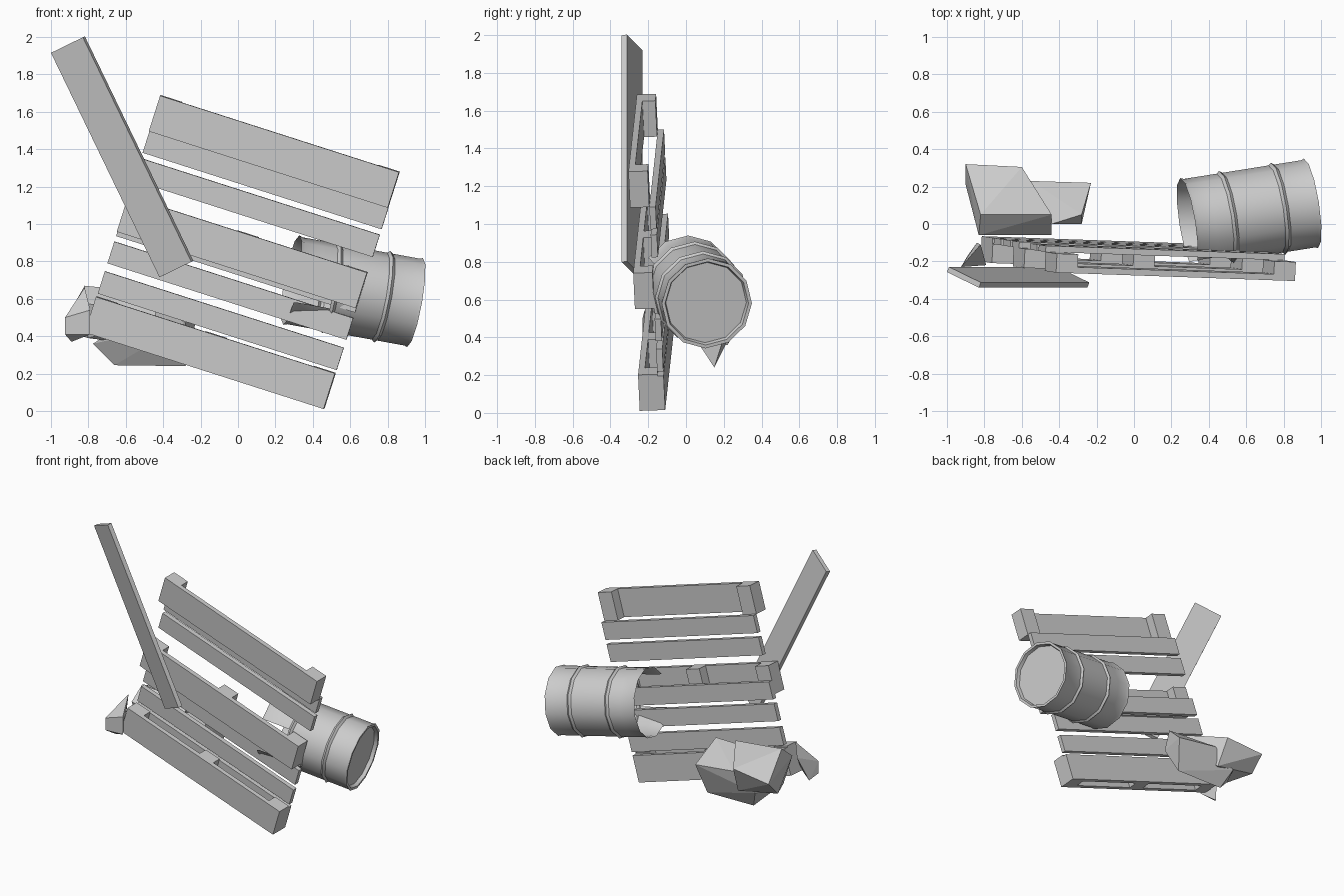
import bpy, bmesh, math
from mathutils import Vector, Matrix

if "Cube" in bpy.data.objects:
    bpy.data.objects.remove(bpy.data.objects["Cube"])


def finish(bm, name):
    bmesh.ops.recalc_face_normals(bm, faces=bm.faces)
    me = bpy.data.meshes.new(name)
    bm.to_mesh(me)
    bm.free()
    ob = bpy.data.objects.new(name, me)
    bpy.context.collection.objects.link(ob)
    return ob


def box(name, origin, axes, lo, hi):
    """Box spanning lo..hi along three given axes."""
    bm = bmesh.new()
    bmesh.ops.create_cube(bm, size=1)
    for v in bm.verts:
        p = [lo[i] + (v.co[i] + 0.5) * (hi[i] - lo[i]) for i in range(3)]
        v.co = origin + sum((axes[i] * p[i] for i in range(3)), Vector())
    return finish(bm, name)


def chunk(name, pts):
    """Angular rubble as a convex hull."""
    bm = bmesh.new()
    for p in pts:
        bm.verts.new(p)
    r = bmesh.ops.convex_hull(bm, input=bm.verts)
    junk = {g for g in r["geom_interior"] + r["geom_unused"] if isinstance(g, bmesh.types.BMVert)}
    bmesh.ops.delete(bm, geom=list(junk), context='VERTS')
    bmesh.ops.dissolve_limit(bm, angle_limit=0.03, verts=bm.verts, edges=bm.edges)
    return finish(bm, name)


# Pallet frame: u along the boards, v up the pallet, w from front to back
L, T, BOARD = 1.342, 0.135, 0.033
corner = Vector((-0.82, -0.2, 0.42))
u = Vector((1.28, -0.045, -0.41)).normalized()
v = Vector((0.40, -0.06, 1.27))
v = (v - u * v.dot(u)).normalized()
w = v.cross(u).normalized()
if w.y < 0:
    w = -w
axes = (u, v, w)

# Three front boards with end and middle spacer blocks
for row, v0 in (("bottom", 0.0), ("middle", 0.566), ("top", 1.13)):
    box(f"pallet_front_board_{row}", corner, axes, (0, v0, 0), (L, v0 + 0.2, BOARD))
    for i, u0 in enumerate((0, L / 2 - 0.06, L - 0.12)):
        if row == "top" and i == 1:
            continue
        box(f"pallet_block_{row}_{i}", corner, axes,
            (u0, v0, BOARD), (u0 + 0.12, v0 + 0.2, T - BOARD))

# Back slats, with two missing
for i, (a, b) in enumerate(((0, 0.19), (0.215, 0.34), (0.385, 0.507),
                            (0.538, 0.662), (0.85, 0.975), (1.006, 1.13))):
    box(f"pallet_back_slat_{i}", corner, axes, (0, a, T - BOARD), (L, b, T))

# Loose plank leaning in front
pl = Vector((0.58, 0, -1.2)).normalized()
pw = Vector((0.17, -0.083, 0.083)).normalized()
pn = pl.cross(pw).normalized()
if pn.y < 0:
    pn = -pn
box("loose_plank", Vector((-1.0, -0.257, 1.915)), (pl, pw, pn),
    (0, 0, 0), (1.333, 0.207, 0.03))

# Barrel: spun profile with two hoops, a recessed lid and an open torn end
SIDES = 12
profile = [(0.0, 0.243), (0.02, 0.236), (0.11, 0.236), (0.20, 0.236), (0.215, 0.249),
           (0.23, 0.236), (0.34, 0.236), (0.485, 0.236), (0.50, 0.249), (0.515, 0.236),
           (0.665, 0.236), (0.68, 0.242), (0.68, 0.224), (0.655, 0.216)]
start = Vector((0.285, 0.005, 0.70))
axis = Vector((0.66, 0.105, -0.12))
mat = Matrix.Translation(start) @ axis.to_track_quat('Z', 'Y').to_matrix().to_4x4()
bm = bmesh.new()
rings = []
for t, r in profile:
    rings.append([bm.verts.new(mat @ Vector((r * math.cos(k * math.tau / SIDES),
                                            r * math.sin(k * math.tau / SIDES), t)))
                  for k in range(SIDES)])
for A, B in zip(rings, rings[1:]):
    for k in range(SIDES):
        n = (k + 1) % SIDES
        bm.faces.new((A[k], A[n], B[n], B[k]))
bm.faces.new(rings[-1])
bmesh.ops.recalc_face_normals(bm, faces=bm.faces)
inv = mat.inverted()
torn = []
for f in bm.faces:
    c = f.calc_center_median()
    if (inv @ c).z < 0.19 and c.y < -0.1 and 0.57 < c.z < 0.82:
        torn.append(f)
bmesh.ops.delete(bm, geom=torn, context='FACES')
barrel = finish(bm, "barrel")
bpy.context.view_layer.objects.active = barrel
barrel.select_set(True)
bpy.ops.object.shade_smooth_by_angle(angle=math.radians(35))
barrel.select_set(False)

# Rubble chunks behind and beside the pallet
chunk("rubble_upper", [(-0.90, 0.32, 0.53), (-0.60, 0.305, 0.56), (-0.44, 0.05, 0.63),
                       (-0.82, 0.05, 0.67), (-0.90, 0.21, 0.42), (-0.83, -0.06, 0.58),
                       (-0.44, -0.06, 0.50), (-0.58, 0.22, 0.36), (-0.80, 0.0, 0.39)])
chunk("rubble_lower", [(-0.55, 0.23, 0.50), (-0.23, 0.22, 0.46), (-0.28, 0.05, 0.61),
                       (-0.44, 0.0, 0.58), (-0.28, 0.0, 0.47), (-0.28, 0.15, 0.24),
                       (-0.66, 0.15, 0.245), (-0.775, 0.09, 0.36), (-0.72, 0.22, 0.38)])
chunk("rubble_small", [(-0.84, -0.10, 0.55), (-0.925, -0.23, 0.41), (-0.925, -0.23, 0.50),
                       (-0.79, -0.22, 0.54), (-0.79, -0.22, 0.41), (-0.89, -0.17, 0.37),
                       (-0.82, -0.11, 0.66)])
